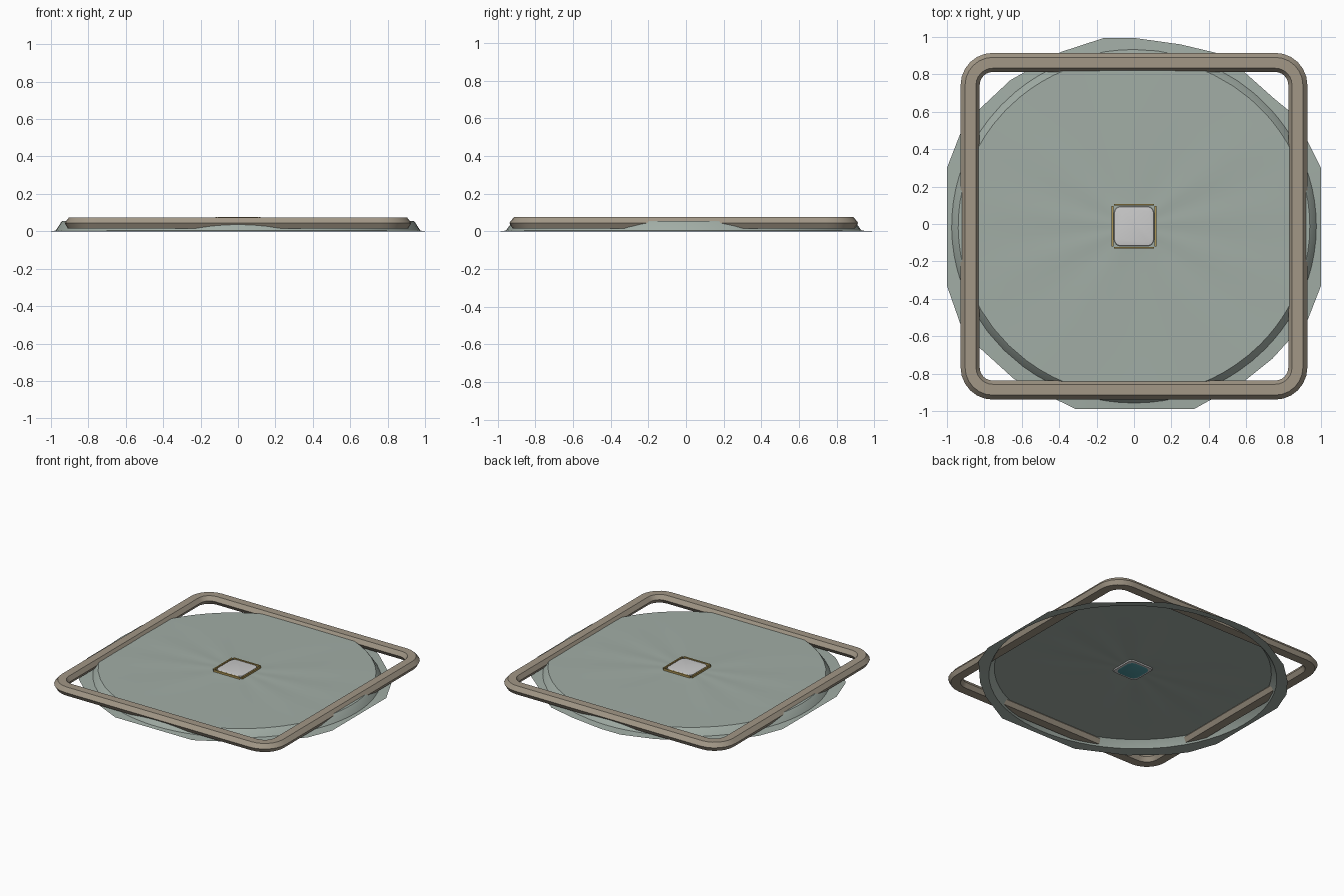
import bpy, bmesh, math
from math import sin, cos, pi, tau

if "Cube" in bpy.data.objects:
    bpy.data.objects.remove(bpy.data.objects["Cube"])

CY = -0.012  # shared centre line in y


def material(name, rgb):
    m = bpy.data.materials.new(name)
    m.diffuse_color = (*rgb, 1)
    m.use_nodes = True
    m.node_tree.nodes["Principled BSDF"].inputs["Base Color"].default_value = m.diffuse_color
    return m


def loft(name, rings, mat, wrap=False, cap=False, angle=25):
    """Skin equal-length point rings into one mesh."""
    bm = bmesh.new()
    rows = [[bm.verts.new(p) for p in r] for r in rings]
    n = len(rows[0])
    pairs = list(zip(rows, rows[1:])) + ([(rows[-1], rows[0])] if wrap else [])
    for a, b in pairs:
        for i in range(n):
            j = (i + 1) % n
            bm.faces.new((a[i], a[j], b[j], b[i]))
    if cap:
        bm.faces.new(rows[0])
        bm.faces.new(rows[-1])
    if wrap or cap:
        bmesh.ops.recalc_face_normals(bm, faces=bm.faces)
    me = bpy.data.meshes.new(name)
    bm.to_mesh(me)
    bm.free()
    ob = bpy.data.objects.new(name, me)
    bpy.context.collection.objects.link(ob)
    me.materials.append(mat)
    bpy.ops.object.select_all(action='DESELECT')
    ob.select_set(True)
    bpy.context.view_layer.objects.active = ob
    bpy.ops.object.shade_smooth_by_angle(angle=math.radians(angle))
    return ob


def rounded_square(half, radius, z, steps=6):
    pts = []
    for q in range(4):
        a0 = q * pi / 2
        cx = (half - radius) * (1 if q in (0, 3) else -1)
        cy = (half - radius) * (1 if q in (0, 1) else -1)
        for s in range(steps + 1):
            a = a0 + s / steps * pi / 2
            pts.append((cx + radius * cos(a), CY + cy + radius * sin(a), z))
    return pts


cloth = material("grey_green", (0.36, 0.42, 0.38))
wood = material("tan", (0.36, 0.31, 0.24))
gold = material("gold", (0.42, 0.30, 0.09))
pale = material("pale_grey", (0.58, 0.59, 0.56))
teal = material("teal", (0.08, 0.32, 0.36))

# Irregular outer edge of the thin brim, counter-clockwise
EDGE = [(1, 0), (1, .3), (.86, .58), (.75, .67), (.57, .83), (.46, .91), (.25, .96), (0, .995),
        (-.16, .995), (-.39, .92), (-.66, .77), (-.82, .62), (-.93, .48), (-1, .3), (-1, -.33),
        (-.93, -.53), (-.85, -.64), (-.64, -.83), (-.31, -.99), (.32, -.99), (.59, -.84),
        (.74, -.72), (.93, -.51), (1, -.33)]
N = 72


def edge_point(a):
    # Ray against the edge polygon
    dx, dy = cos(a), sin(a)
    for (x1, y1), (x2, y2) in zip(EDGE, EDGE[1:] + EDGE[:1]):
        ex, ey = x2 - x1, y2 - y1
        det = ex * dy - ey * dx
        if abs(det) < 1e-9:
            continue
        t = (ex * y1 - ey * x1) / det
        s = (dx * y1 - dy * x1) / det
        if t > 0 and -1e-6 <= s <= 1 + 1e-6:
            return (t * dx, t * dy, 0)


# Sheet: brim, steep step, gently rippled top with a square hole
angles = sorted(math.atan2(y, x) % tau for x, y in EDGE)
for k in range(N - len(EDGE)):
    i = max(range(len(angles)), key=lambda i: ((angles + [tau])[i + 1] - angles[i]))
    angles.insert(i + 1, (angles[i] + (angles + [tau])[i + 1]) / 2)


def ellipse(rx, ry, z):
    return [(rx * cos(a), CY + ry * sin(a), z) for a in angles]


def rippled(f):
    ring = []
    for a in angles:
        z = 0.054 + 0.008 * (1 - f) + 0.0015 * f * (1 - f) * 4 * sin(9 * a + 2 * sin(2 * a))
        ring.append((0.94 * f * cos(a), CY + 0.908 * f * sin(a), z))
    return ring


hole = []
for a in angles:
    r = 0.095 / (abs(cos(a)) ** 6 + abs(sin(a)) ** 6) ** (1 / 6)
    hole.append((r * cos(a), CY + r * sin(a), 0.063))
rings = [[edge_point(a) for a in angles], ellipse(0.975, 0.945, 0.004), ellipse(0.945, 0.912, 0.05)]
rings += [rippled(f) for f in (1, 0.85, 0.65, 0.45, 0.28, 0.18)] + [hole]
loft("sheet", rings, cloth)

# Square rim with a six-sided cross-section
PROFILE = [(.028, .075), (.052, .045), (.035, .015), (-.03, .015), (-.05, .045), (-.03, .075)]
loft("square_rim", [rounded_square(.875 + d, .12 + d, z) for d, z in PROFILE], wood, wrap=True)

# Small rounded window in the middle, with a teal underside
loft("window", [rounded_square(h, r, z) for h, r, z in
                ((.098, .03, .055), (.106, .035, .066), (.104, .035, .074), (.09, .03, .077))],
     pale, cap=True)
loft("window_underside", [rounded_square(.085, .045, .054), rounded_square(.07, .04, .05)],
     teal, cap=True)

# Four thin gold bars around the window
for k in range(4):
    a = k * pi / 2
    bpy.ops.mesh.primitive_cube_add(size=1, location=(.115 * cos(a), CY + .115 * sin(a), .07),
                                    rotation=(0, 0, a))
    bar = bpy.context.object
    bar.name = f"gold_bar_{k + 1}"
    bar.scale = (.01, .215, .014)
    bar.data.materials.append(gold)
